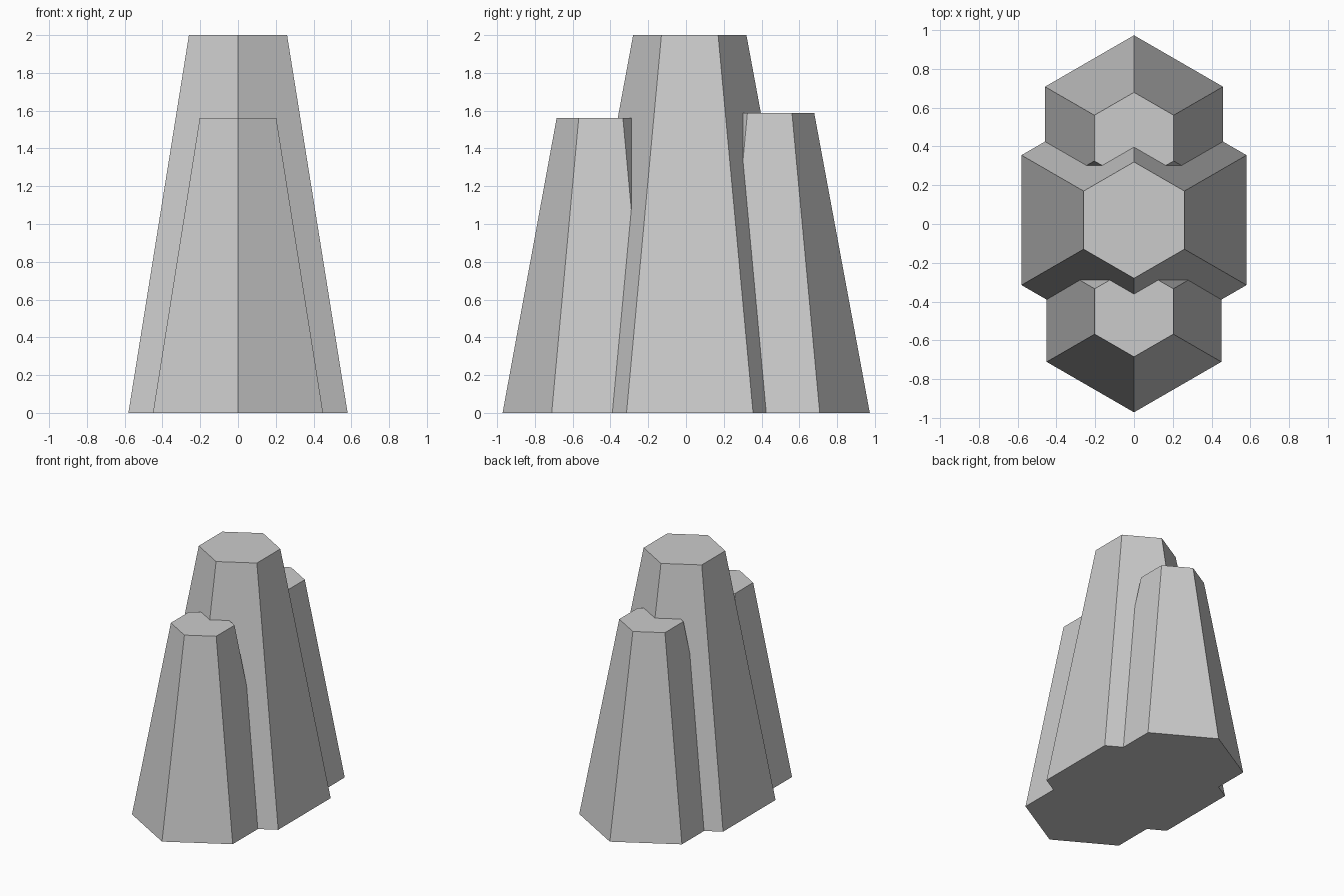
import bpy

if "Cube" in bpy.data.objects:
    bpy.data.objects.remove(bpy.data.objects["Cube"])


def column(name, y, r_base, r_top, height):
    # tapered six-sided column with corners pointing along +/-y
    bpy.ops.mesh.primitive_cone_add(vertices=6, radius1=r_base, radius2=r_top,
                                    depth=height, location=(0, y, height / 2))
    ob = bpy.context.object
    ob.name = name
    return ob


# Tall middle column with a shorter one behind and in front
main = column("column_cluster", 0.02, 0.67, 0.30, 2.0)
sides = [column("back_column", 0.443, 0.53, 0.236, 1.587),
         column("front_column", -0.451, 0.52, 0.234, 1.56)]

# Merge the columns into one solid
for side in sides:
    bpy.context.view_layer.objects.active = main
    mod = main.modifiers.new("merge", 'BOOLEAN')
    mod.operation = 'UNION'
    mod.solver = 'EXACT'
    mod.object = side
    bpy.ops.object.modifier_apply(modifier=mod.name)
    bpy.data.objects.remove(side, do_unlink=True)
